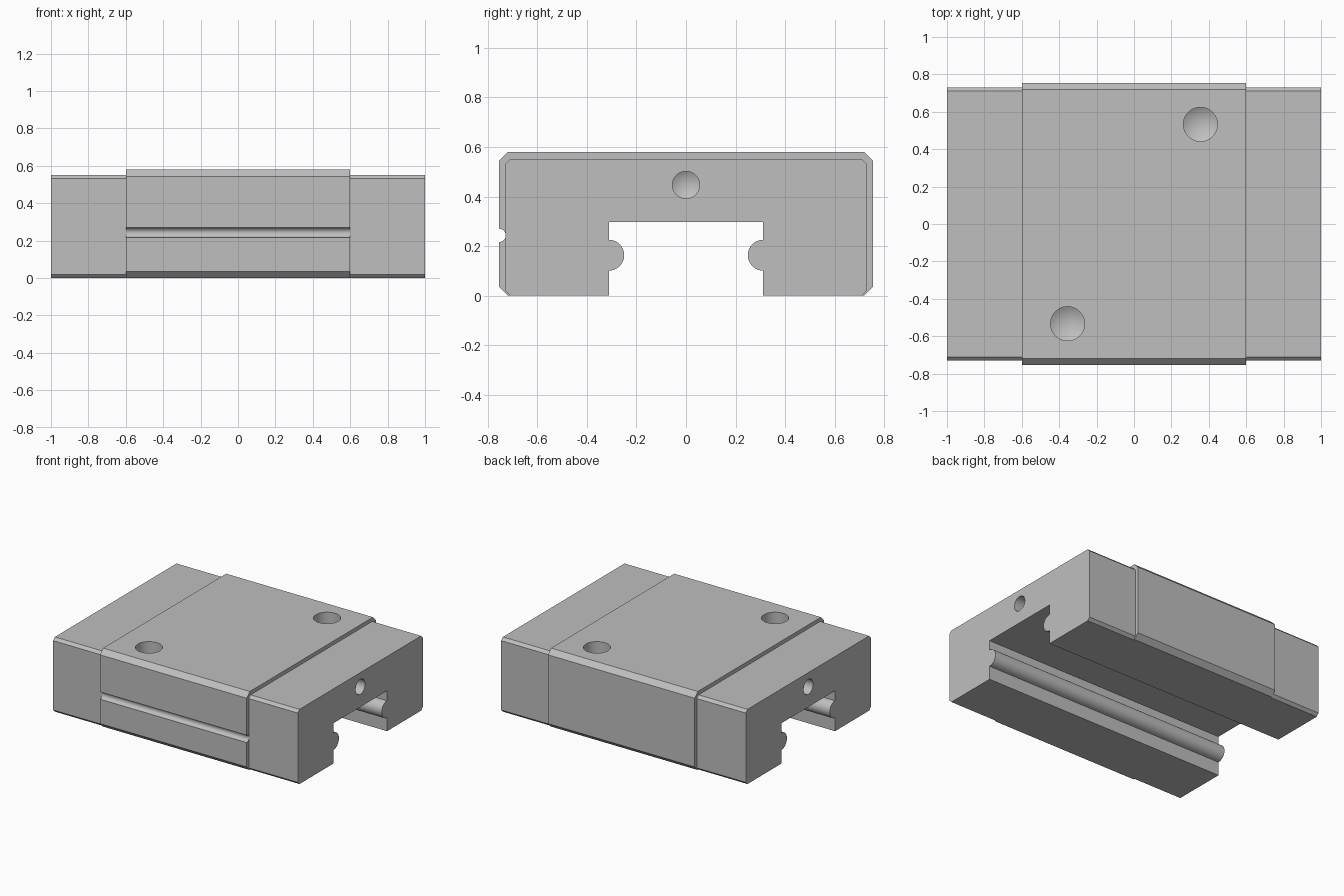
import bpy
import bmesh
from math import sin, cos, pi, radians
from mathutils import Matrix, Vector

cube = bpy.data.objects.get("Cube")
if cube:
    bpy.data.objects.remove(cube, do_unlink=True)

# Single satin grey metal
GREY = (0.52, 0.52, 0.52, 1)
metal = bpy.data.materials.new("grey metal")
metal.use_nodes = True
metal.diffuse_color = GREY
metal.node_tree.nodes["Principled BSDF"].inputs["Base Color"].default_value = GREY


def finish(name, bm):
    bmesh.ops.recalc_face_normals(bm, faces=bm.faces)
    mesh = bpy.data.meshes.new(name)
    bm.to_mesh(mesh)
    bm.free()
    mesh.materials.append(metal)
    obj = bpy.data.objects.new(name, mesh)
    bpy.context.collection.objects.link(obj)
    return obj


def arc(y, z, r, start, end, steps=16):
    angles = [start + (end - start) * i / steps for i in range(steps + 1)]
    return [(y + r * cos(a), z + r * sin(a)) for a in angles]


def half_profile(half_width, height, chamfer):
    """Cross-section on the +y side, from the top edge to the channel roof."""
    return [(half_width - chamfer, height), (half_width, height - chamfer),
            (half_width, chamfer), (half_width - chamfer, 0), (0.312, 0),
            *arc(0.312, 0.163, 0.0625, -pi / 2, -3 * pi / 2), (0.312, 0.298)]


def extrude_profile(name, points, x0, x1):
    bm = bmesh.new()
    face = bm.faces.new([bm.verts.new((x0, y, z)) for y, z in points])
    result = bmesh.ops.extrude_face_region(bm, geom=[face])
    moved = [v for v in result["geom"] if isinstance(v, bmesh.types.BMVert)]
    bmesh.ops.translate(bm, verts=moved, vec=(x1 - x0, 0, 0))
    return finish(name, bm)


def drill(target, mouth, direction, radius, depth):
    """Cut a blind hole with a conical drill tip."""
    start, tip = -0.05, depth + 0.58 * radius
    bm = bmesh.new()
    profile = [(0, start), (radius, start), (radius, depth), (0, tip)]
    verts = [bm.verts.new((r, 0, h)) for r, h in profile]
    edges = [bm.edges.new(pair) for pair in zip(verts, verts[1:])]
    bmesh.ops.spin(bm, geom=verts + edges, cent=(0, 0, 0), axis=(0, 0, 1),
                   angle=2 * pi, steps=48)
    bmesh.ops.remove_doubles(bm, verts=bm.verts, dist=0.0001)
    turn = Vector((0, 0, 1)).rotation_difference(Vector(direction)).to_matrix().to_4x4()
    bm.transform(Matrix.Translation(mouth) @ turn)
    cutter = finish("hole_cutter", bm)
    cutter.hide_render = True
    mod = target.modifiers.new("hole", "BOOLEAN")
    mod.operation = "DIFFERENCE"
    mod.solver = "EXACT"
    mod.object = cutter
    bpy.context.view_layer.objects.active = target
    bpy.ops.object.modifier_apply(modifier=mod.name)
    bpy.data.objects.remove(cutter, do_unlink=True)


def mirrored(half):
    return [(-y, z) for y, z in reversed(half)]


# Middle carriage block, with a round reference groove along the front
half = half_profile(0.755, 0.58, 0.036)
front = mirrored(half)
groove = arc(-0.755, 0.243, 0.027, -pi / 2, pi / 2)
at = front.index((-0.755, 0.036)) + 1
front[at:at] = groove
carriage = extrude_profile("carriage_block", half + front, -0.6, 0.6)

# Four mounting holes in the top
for x in (-0.355, 0.355):
    for y in (-0.533, 0.533):
        drill(carriage, (x, y, 0.58), (0, 0, -1), 0.091, 0.25)

# End caps, each with a lubrication hole
half = half_profile(0.73, 0.552, 0.02)
caps = []
for side, name in ((1, "left_end_cap"), (-1, "right_end_cap")):
    cap = extrude_profile(name, half + mirrored(half), side * 0.6, side)
    drill(cap, (side, 0, 0.447), (-side, 0, 0), 0.055, 0.2)
    caps.append(cap)

# Smooth the rounded surfaces, keep machined edges crisp
bpy.ops.object.select_all(action="DESELECT")
for obj in [carriage] + caps:
    obj.select_set(True)
bpy.context.view_layer.objects.active = carriage
bpy.ops.object.shade_smooth_by_angle(angle=radians(28))
